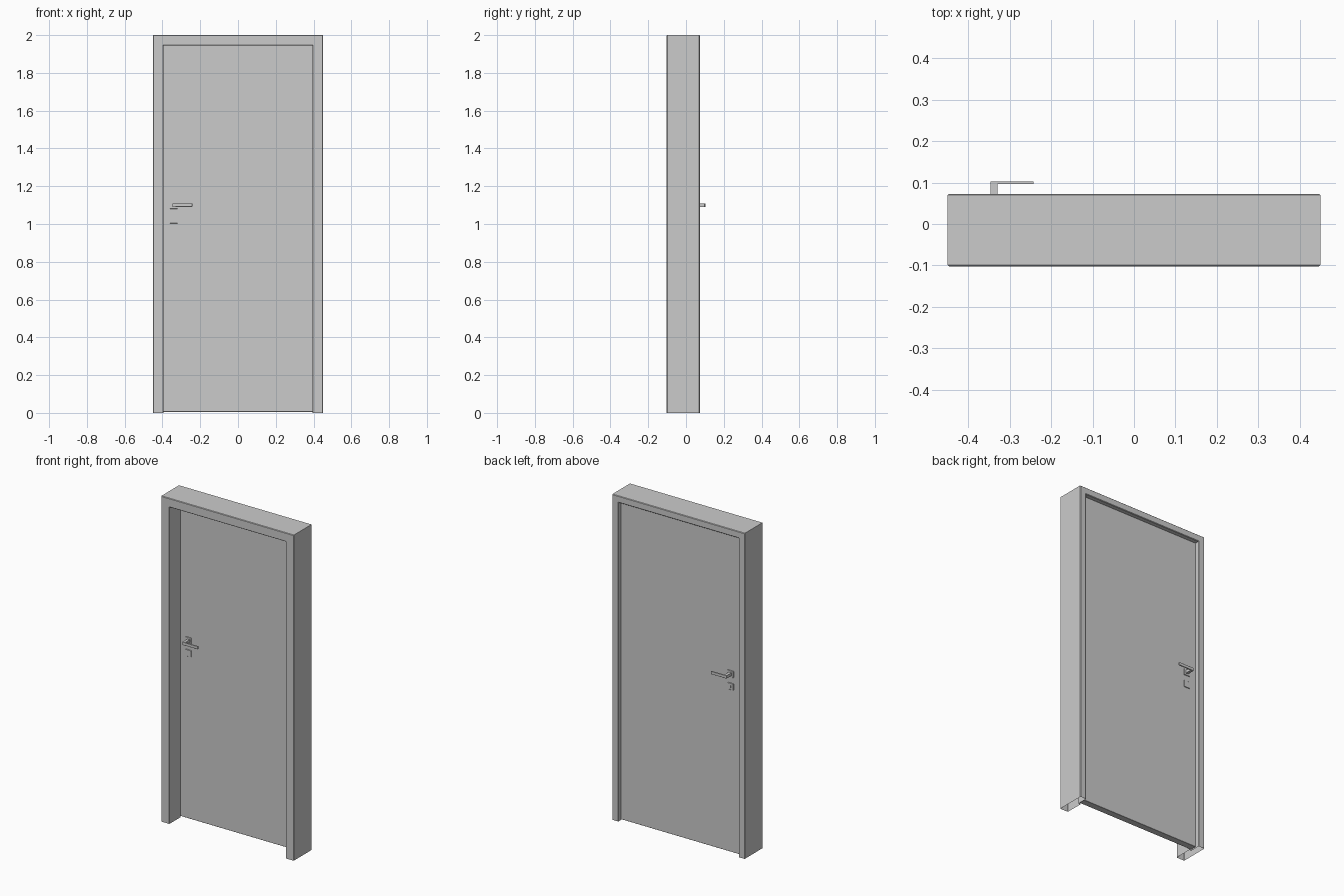
import bpy, bmesh

if "Cube" in bpy.data.objects:
    bpy.data.objects.remove(bpy.data.objects["Cube"])

HALF_W, HEIGHT = 0.45, 2.0
DOOR_FRONT, DOOR_BACK = 0.008, 0.050


def finish(name, bm):
    bmesh.ops.recalc_face_normals(bm, faces=bm.faces)
    me = bpy.data.meshes.new(name)
    bm.to_mesh(me)
    bm.free()
    ob = bpy.data.objects.new(name, me)
    bpy.context.collection.objects.link(ob)
    return ob


def box(name, x, y, z, bevel=0.0):
    bm = bmesh.new()
    bmesh.ops.create_cube(bm, size=1)
    for v in bm.verts:
        for i, (a, b) in enumerate((x, y, z)):
            v.co[i] = (a + b) / 2 + v.co[i] * (b - a)
    ob = finish(name, bm)
    if bevel:
        m = ob.modifiers.new("edge", 'BEVEL')
        m.width, m.segments = bevel, 1
    return ob


# Door frame: rebated casing profile (inset, y) swept over the opening, open at the floor
c = 0.003
profile = [(0, -0.102 + c), (c, -0.102), (0.055 - c, -0.102), (0.055, -0.102 + c),
           (0.055, DOOR_FRONT), (0.041, DOOR_FRONT), (0.041, 0.073 - c),
           (0.041 - c, 0.073), (c, 0.073), (0, 0.073 - c)]
bm = bmesh.new()
rings = []
for side, top in ((-1, False), (-1, True), (1, True), (1, False)):
    rings.append([bm.verts.new((side * (HALF_W - w), y, HEIGHT - w if top else 0))
                  for w, y in profile])
n = len(profile)
for a, b in zip(rings, rings[1:]):
    for i in range(n):
        j = (i + 1) % n
        bm.faces.new((a[i], a[j], b[j], b[i]))
finish("door_frame", bm)

# Door leaf
box("door_leaf", (-0.407, 0.407), (DOOR_FRONT + 0.001, DOOR_BACK), (0.006, 1.956), 0.001)


# Lever handle, square rose and lock plate on each face
def handle(name, face, s):
    def span(a, b):
        return tuple(sorted((face + s * a, face + s * b)))
    box(name + "_rose", (-0.36, -0.32), span(-0.001, 0.005), (1.08, 1.12), 0.001)
    box(name + "_lock_plate", (-0.36, -0.32), span(-0.001, 0.005), (1.003, 1.043), 0.001)
    box(name + "_stem", (-0.347, -0.330), span(0.004, 0.053), (1.091, 1.109))
    box(name + "_lever", (-0.347, -0.242), span(0.046, 0.053), (1.091, 1.109), 0.001)
    box(name + "_keyhole", (-0.343, -0.337), span(0.004, 0.006), (1.016, 1.030))


handle("front_handle", DOOR_FRONT, -1)
handle("back_handle", DOOR_BACK, 1)
